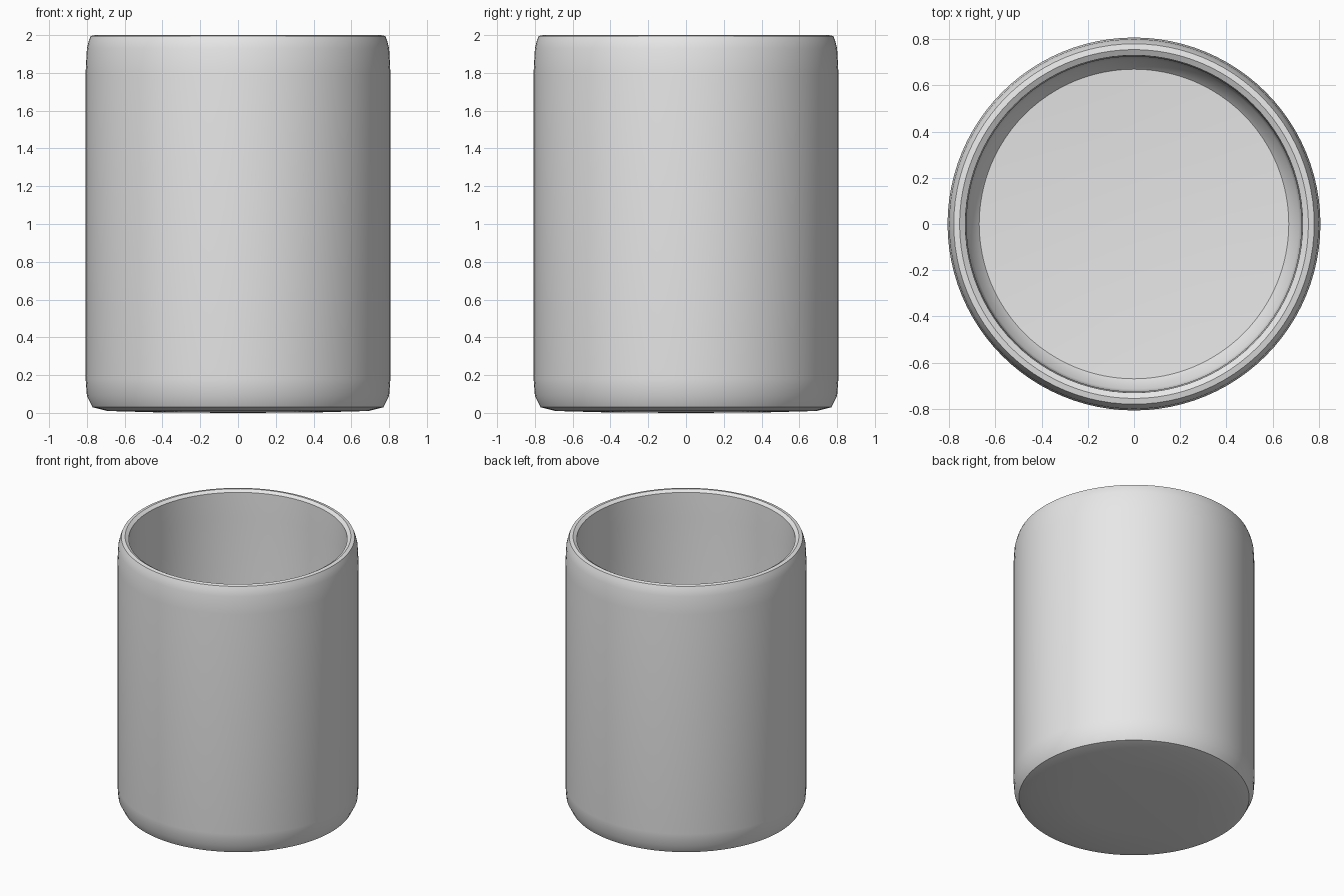
import bpy
import bmesh
import math

cube = bpy.data.objects.get("Cube")
if cube:
    bpy.data.objects.remove(cube, do_unlink=True)


def make_material(name, colour):
    mat = bpy.data.materials.new(name)
    mat.use_nodes = True
    mat.diffuse_color = colour
    mat.node_tree.nodes["Principled BSDF"].inputs["Base Color"].default_value = colour
    return mat


def lathe(name, profile, steps, mat):
    """Spin a (radius, height) profile round the z axis."""
    bm = bmesh.new()
    verts = [bm.verts.new((r, 0, z)) for r, z in profile]
    edges = [bm.edges.new(pair) for pair in zip(verts, verts[1:])]
    bmesh.ops.spin(bm, geom=verts + edges, cent=(0, 0, 0), axis=(0, 0, 1),
                   angle=math.tau, steps=steps)
    bmesh.ops.remove_doubles(bm, verts=bm.verts, dist=0.0005)
    bmesh.ops.recalc_face_normals(bm, faces=bm.faces)
    mesh = bpy.data.meshes.new(name)
    bm.to_mesh(mesh)
    bm.free()
    mesh.materials.append(mat)
    obj = bpy.data.objects.new(name, mesh)
    bpy.context.collection.objects.link(obj)
    bpy.ops.object.select_all(action="DESELECT")
    obj.select_set(True)
    bpy.context.view_layer.objects.active = obj
    bpy.ops.object.shade_smooth_by_angle(angle=math.radians(35))
    return obj


grey = make_material("plain grey", (0.8, 0.8, 0.8, 1))

# Outside: shallow base, rounded foot, straight wall, rounded shoulder
outside = [(0, 0), (0.4, 0.002), (0.69, 0.01), (0.77, 0.03), (0.80, 0.09),
           (0.807, 0.18), (0.807, 1.8), (0.80, 1.93), (0.79, 1.97), (0.78, 1.995)]
# Rim: flat lip with an inner bevel
rim = [(0.755, 2.0), (0.73, 1.985)]
# Inside: straight wall, rounded corner, slightly dished floor
inside = [(0.725, 1.8), (0.725, 0.24), (0.715, 0.16), (0.67, 0.11),
          (0.4, 0.093), (0, 0.085)]

lathe("cup", outside + rim + inside, 96, grey)
